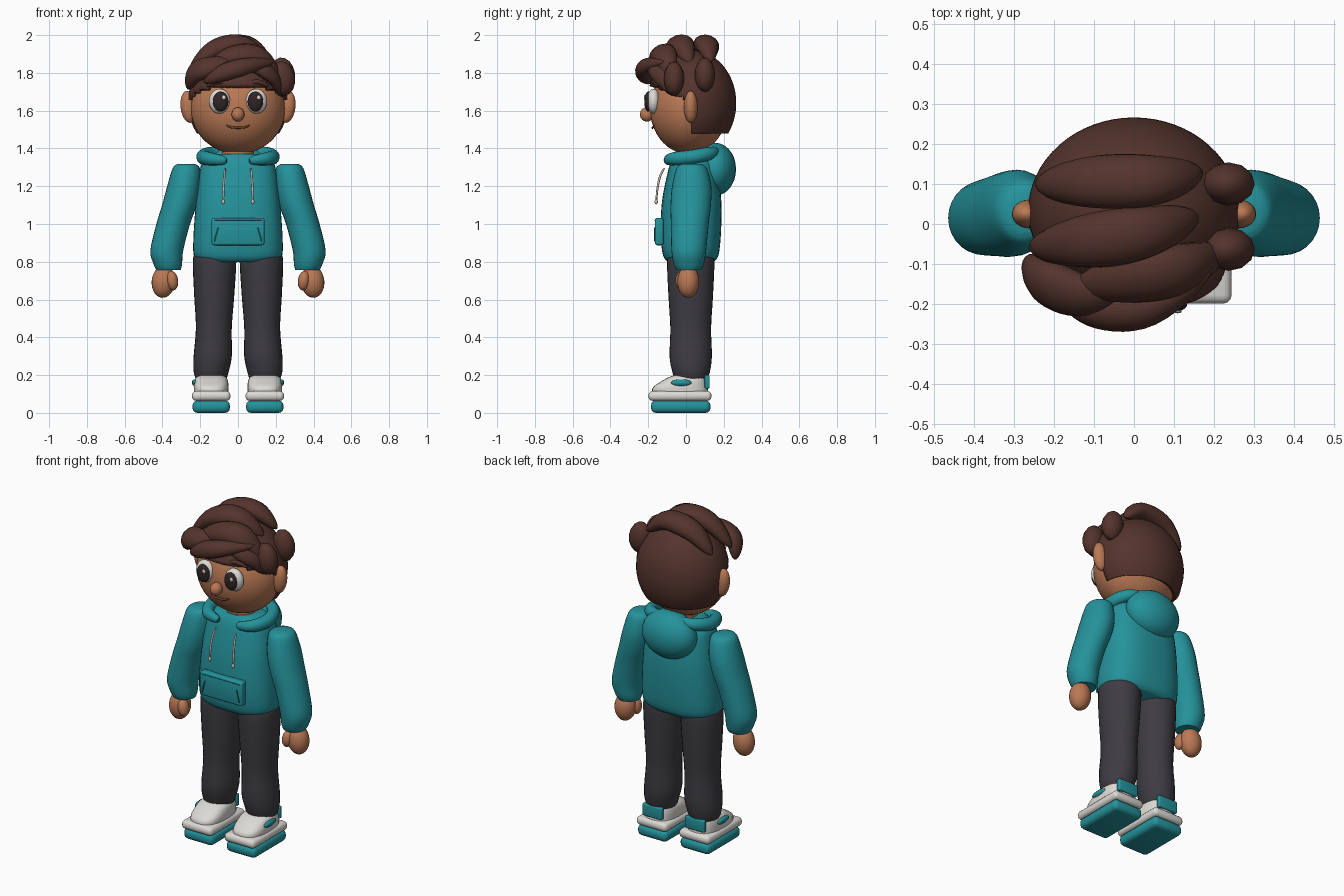
import bpy, bmesh, math
from mathutils import Vector, Matrix

cube = bpy.data.objects.get("Cube")
if cube:
    bpy.data.objects.remove(cube, do_unlink=True)


def material(name, r, g, b):
    m = bpy.data.materials.new(name)
    m.use_nodes = True
    m.diffuse_color = (r, g, b, 1)
    node = next(n for n in m.node_tree.nodes if n.type == 'BSDF_PRINCIPLED')
    node.inputs["Base Color"].default_value = (r, g, b, 1)
    node.inputs["Roughness"].default_value = 0.7
    return m


TEAL = material("teal cloth", .018, .29, .33)
DARK_TEAL = material("dark teal", .008, .12, .14)
HAIR = material("brown hair", .088, .034, .025)
SKIN = material("warm skin", .49, .19, .09)
PANTS = material("charcoal cloth", .048, .045, .054)
WHITE = material("off white", .72, .7, .66)
DARK = material("dark iris", .03, .018, .018)
LIP = material("lip brown", .2, .065, .035)
CORD = material("pale cord", .65, .52, .46)


def finish(bm, name, mat, angle=50):
    bmesh.ops.recalc_face_normals(bm, faces=bm.faces)
    mesh = bpy.data.meshes.new(name)
    bm.to_mesh(mesh)
    bm.free()
    mesh.materials.append(mat)
    ob = bpy.data.objects.new(name, mesh)
    bpy.context.collection.objects.link(ob)
    bpy.ops.object.select_all(action='DESELECT')
    ob.select_set(True)
    bpy.context.view_layer.objects.active = ob
    bpy.ops.object.shade_smooth_by_angle(angle=math.radians(angle))
    return ob


def ball(name, mat, pos, size, tilt=0, segs=24):
    bm = bmesh.new()
    bmesh.ops.create_uvsphere(bm, u_segments=segs, v_segments=segs // 2 + 2, radius=1)
    bm.transform(Matrix.Translation(pos) @ Matrix.Rotation(tilt, 4, 'Y') @ Matrix.Diagonal((*size, 1)))
    return finish(bm, name, mat)


def box(name, mat, pos, size, bevel, tilt=0):
    bm = bmesh.new()
    bmesh.ops.create_cube(bm, size=1)
    bm.transform(Matrix.Diagonal((*size, 1)))
    bmesh.ops.bevel(bm, geom=bm.edges[:], offset=bevel, segments=3, profile=.5, affect='EDGES')
    bm.transform(Matrix.Translation(pos) @ Matrix.Rotation(tilt, 4, 'Y'))
    return finish(bm, name, mat)


def spline(rows, steps):
    """Smooth interpolation through rows of equal length."""
    rows = [Vector(r) for r in rows]
    out = []
    for i in range(len(rows) - 1):
        p0, p1, p2, p3 = rows[max(i - 1, 0)], rows[i], rows[i + 1], rows[min(i + 2, len(rows) - 1)]
        for s in range(steps):
            t = s / steps
            out.append(p1 + (p2 - p0) * (t / 2) + (p0 * 2 - p1 * 5 + p2 * 4 - p3) * (t * t / 2)
                       + (p1 * 3 - p0 - p2 * 3 + p3) * (t ** 3 / 2))
    return out + [rows[-1]]


def skin_rings(name, mat, rings):
    bm = bmesh.new()
    loops = [[bm.verts.new(p) for p in ring] for ring in rings]
    n = len(loops[0])
    for a, b in zip(loops, loops[1:]):
        for i in range(n):
            bm.faces.new((a[i], a[(i + 1) % n], b[(i + 1) % n], b[i]))
    bm.faces.new(loops[0])
    bm.faces.new(loops[-1])
    return finish(bm, name, mat)


def section(a, b, u, v, power, segs):
    for i in range(segs):
        c, s = math.cos(math.tau * i / segs), math.sin(math.tau * i / segs)
        yield (u * math.copysign(abs(c) ** (2 / power), c) * a
               + v * math.copysign(abs(s) ** (2 / power), s) * b)


def stack(name, mat, rows, power=2, segs=28):
    """Horizontal sections; each row is x, y, z, half width, half depth."""
    u, v = Vector((1, 0, 0)), Vector((0, 1, 0))
    return skin_rings(name, mat, [[Vector(r[:3]) + d for d in section(r[3], r[4], u, v, power, segs)]
                                  for r in spline(rows, 4)])


def tube(name, mat, pts, wide, thick, centre=(0, .03, 1.6), taper=.65, segs=14):
    """Tube along a path, flattened towards the centre and tapered at its ends."""
    path = spline(pts, 6)
    rings = []
    for i, p in enumerate(path):
        t = (path[min(i + 1, len(path) - 1)] - path[max(i - 1, 0)]).normalized()
        out = p - Vector(centre)
        out = (out - t * out.dot(t)).normalized()
        k = max(math.sin(math.pi * i / (len(path) - 1)), .02) ** taper
        rings.append([p + d for d in section(wide * k, thick * k, t.cross(out), out, 2, segs)])
    return skin_rings(name, mat, rings)


# Head and face
ball("head", SKIN, (0, .015, 1.61), (.25, .205, .24), segs=40)
stack("neck", SKIN, [(0, .03, 1.28, .1, .09), (0, .03, 1.36, .085, .08), (0, .03, 1.44, .09, .09)])
ball("nose", SKIN, (0, -.207, 1.58), (.034, .037, .038))
tube("mouth", LIP, [(-.062, -.168, 1.523), (-.03, -.177, 1.511), (.03, -.177, 1.511), (.062, -.168, 1.523)],
     .006, .006, taper=.3, segs=8)
for side, label in ((1, "left"), (-1, "right")):
    ball(label + "_ear", SKIN, (side * .262, .025, 1.62), (.042, .036, .085), side * .12)
    ball(label + "_eye", WHITE, (side * .097, -.172, 1.65), (.057, .036, .066))
    ball(label + "_iris", DARK, (side * .092, -.2, 1.648), (.041, .021, .053))
    ball(label + "_eye_glint", WHITE, (side * .092 + .017, -.219, 1.67), (.01, .004, .012), segs=12)
    tube(label + "_eyebrow", HAIR, [(side * .045, -.168, 1.737), (side * .1, -.165, 1.752),
                                    (side * .165, -.14, 1.73)], .013, .014, taper=.35, segs=8)

# Hair cap with a raised hairline in front of the ears
bm = bmesh.new()
bmesh.ops.create_uvsphere(bm, u_segments=64, v_segments=48, radius=1)
bm.transform(Matrix.Translation((0, .03, 1.64)) @ Matrix.Diagonal((.265, .236, .28, 1)))
bmesh.ops.bisect_plane(bm, geom=bm.verts[:] + bm.edges[:] + bm.faces[:], plane_co=(0, 0, 1.48),
                       plane_no=(0, 0, 1), clear_inner=True)
bald = [f for f in bm.faces if f.calc_center_median().y < .03
        and f.calc_center_median().z < 1.665 - .38 * f.calc_center_median().y]
bmesh.ops.delete(bm, geom=bald, context='FACES')
cap = finish(bm, "hair_cap", HAIR)
shell = cap.modifiers.new("thickness", 'SOLIDIFY')
shell.thickness = .03
shell.offset = -1

# Swept hair locks
tube("back_lock", HAIR, [(-.245, .1, 1.81), (-.12, .105, 1.92), (.05, .11, 1.945), (.17, .13, 1.86)], .07, .055)
tube("middle_lock", HAIR, [(-.26, -.06, 1.8), (-.13, -.045, 1.92), (.03, -.02, 1.945), (.16, .02, 1.85)], .072, .055)
tube("front_lock", HAIR, [(-.15, -.16, 1.84), (-.02, -.135, 1.89), (.12, -.11, 1.88), (.225, -.07, 1.75)], .072, .055)
tube("right_fringe", HAIR, [(-.265, -.09, 1.715), (-.225, -.14, 1.8), (-.14, -.175, 1.835), (-.04, -.17, 1.87)],
     .068, .05)
tube("centre_fringe", HAIR, [(-.18, -.19, 1.75), (-.09, -.218, 1.795), (.04, -.21, 1.835), (.19, -.12, 1.86)],
     .052, .045)
tube("left_fringe", HAIR, [(.02, -.18, 1.85), (.12, -.16, 1.82), (.19, -.12, 1.77), (.225, -.06, 1.68)], .05, .035)
for y, z, label in ((-.063, 1.77, "front"), (.1, 1.79, "rear")):
    ball(label + "_side_tuft", HAIR, (.236, y, z), (.066, .054, .092), -.15, segs=12)

# Hoodie body, hood and collar
stack("hoodie_body", TEAL, [(0, .025, .8, .2, .122), (0, .025, .835, .234, .147), (0, .025, .95, .235, .16),
                            (0, .03, 1.12, .222, .157), (0, .035, 1.26, .205, .135),
                            (0, .035, 1.33, .185, .115), (0, .035, 1.37, .12, .09)], 2.6, 40)
ball("hood", TEAL, (0, .155, 1.29), (.17, .11, .14))
for side, label in ((1, "left"), (-1, "right")):
    tube(label + "_collar", TEAL, [(side * .06, -.1, 1.335), (side * .15, -.07, 1.345), (side * .185, .03, 1.355),
                                   (side * .14, .13, 1.375), (0, .17, 1.385)], .038, .036, (0, .03, 1.34), .3)
    tube(label + "_drawstring", CORD, [(side * .068, -.115, 1.295), (side * .073, -.138, 1.25),
                                       (side * .077, -.152, 1.18), (side * .078, -.157, 1.12)],
         .006, .006, taper=.15, segs=8)
    ball(label + "_cord_tip", CORD, (side * .078, -.158, 1.118), (.009, .009, .014), segs=12)
    box(label + "_pocket_slit", DARK_TEAL, (side * .115, -.165, .945), (.007, .008, .075), .002, -side * .25)
box("pocket", TEAL, (0, -.142, .96), (.28, .046, .145), .012)
box("pocket_top_seam", DARK_TEAL, (0, -.165, 1.018), (.25, .004, .004), .001)

# Limbs and shoes
for side, label in ((1, "left"), (-1, "right")):
    stack(label + "_sleeve", TEAL, [(side * .275, .03, 1.318, .045, .05), (side * .274, .03, 1.295, .072, .08),
                                    (side * .287, .03, 1.2, .088, .104), (side * .31, .025, 1.1, .092, .107),
                                    (side * .343, .02, 1., .089, .1), (side * .377, .015, .86, .087, .092),
                                    (side * .372, .015, .79, .076, .08), (side * .368, .015, .757, .065, .065)])
    ball(label + "_hand", SKIN, (side * .395, .012, .695), (.062, .058, .086), side * -.1)
    ball(label + "_thumb", SKIN, (side * .348, -.022, .7), (.031, .034, .052), side * .15, 16)
    stack(label + "_trouser_leg", PANTS, [(side * .122, .025, .85, .105, .11), (side * .124, .025, .8, .115, .125),
                                          (side * .126, .025, .62, .106, .118), (side * .128, .025, .45, .095, .108),
                                          (side * .134, .025, .3, .101, .112), (side * .142, .027, .22, .093, .1),
                                          (side * .142, .027, .175, .08, .085)])
    box(label + "_sole", TEAL, (side * .142, -.028, .033), (.198, .315, .066), .026)
    box(label + "_midsole", WHITE, (side * .142, -.032, .09), (.204, .334, .052), .022)
    stack(label + "_shoe_upper", WHITE, [(side * .142, -.03, .1, .09, .15), (side * .142, -.03, .135, .092, .145),
                                         (side * .142, -.012, .165, .089, .122), (side * .142, .005, .188, .08, .098),
                                         (side * .142, .015, .202, .055, .07)], 2.8)
    ball(label + "_shoe_patch", TEAL, (side * .23, -.025, .16), (.014, .055, .018), segs=16)
    box(label + "_heel_tab", TEAL, (side * .142, .112, .165), (.13, .026, .072), .007)
